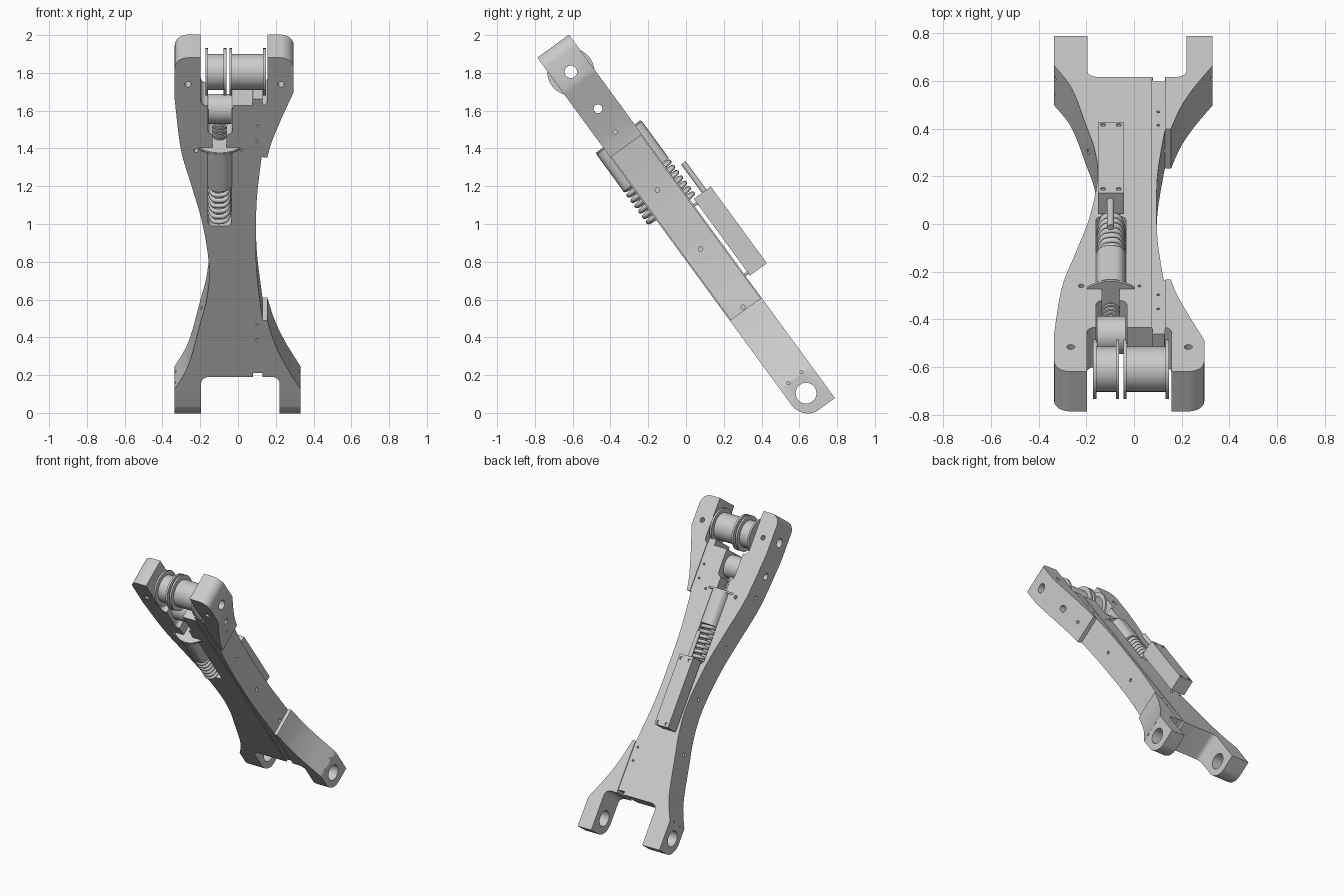
import bpy, bmesh
from math import sin, cos, pi, radians, copysign
from mathutils import Matrix, Vector

if "Cube" in bpy.data.objects:
    bpy.data.objects.remove(bpy.data.objects["Cube"])

# The arm is modelled upright (x across, y thickness, z length), then tilted
TILT = Matrix.Translation((0, 0, 1)) @ Matrix.Rotation(radians(36.2), 4, 'X')
FRONT, BACK, MID = -0.115, 0.092, -0.016
parts = []


def make(name, bm):
    bmesh.ops.recalc_face_normals(bm, faces=bm.faces)
    me = bpy.data.meshes.new(name)
    bm.to_mesh(me)
    bm.free()
    ob = bpy.data.objects.new(name, me)
    bpy.context.collection.objects.link(ob)
    parts.append(ob)
    return ob


def prism(name, pts, axis, a, b):
    """Extrude a 2D outline along one axis from a to b."""
    def at(p, h):
        return {'x': (h, p[0], p[1]), 'y': (p[0], h, p[1]), 'z': (p[0], p[1], h)}[axis]
    bm = bmesh.new()
    face = bm.faces.new([bm.verts.new(at(p, a)) for p in pts])
    ext = bmesh.ops.extrude_face_region(bm, geom=[face])
    shift = Vector(at((0, 0), b - a))
    bmesh.ops.translate(bm, vec=shift, verts=[v for v in ext['geom'] if isinstance(v, bmesh.types.BMVert)])
    return make(name, bm)


def arc(cx, cy, rx, ry, a0, a1, n=10):
    return [(cx + rx * cos(radians(a0 + (a1 - a0) * i / n)),
             cy + ry * sin(radians(a0 + (a1 - a0) * i / n))) for i in range(n + 1)]


def cyl(name, axis, c, r, a, b, n=32):
    return prism(name, arc(c[0], c[1], r, r, 0, 360, n)[:-1], axis, a, b)


def rrect(x0, x1, z0, z1, r):
    return (arc(x1 - r, z1 - r, r, r, 0, 90, 6) + arc(x0 + r, z1 - r, r, r, 90, 180, 6) +
            arc(x0 + r, z0 + r, r, r, 180, 270, 6) + arc(x1 - r, z0 + r, r, r, 270, 360, 6))


def smooth(pts, n=6):
    """Catmull-Rom curve through the points."""
    p = [Vector(q) for q in [pts[0]] + pts + [pts[-1]]]
    out = []
    for i in range(1, len(p) - 2):
        for k in range(n):
            t = k / n
            out.append(tuple(0.5 * (2 * p[i] + (p[i + 1] - p[i - 1]) * t +
                       (2 * p[i - 1] - 5 * p[i] + 4 * p[i + 1] - p[i + 2]) * t * t +
                       (3 * p[i] - p[i - 1] - 3 * p[i + 1] + p[i + 2]) * t ** 3)))
    return out + [pts[-1]]


def lathe_x(name, prof, z, n=48):
    """Revolve a closed (x, radius) ring around an x axis at height z."""
    bm = bmesh.new()
    rings = [[bm.verts.new((x, MID + r * cos(2 * pi * i / n), z + r * sin(2 * pi * i / n)))
              for x, r in prof] for i in range(n)]
    for i in range(n):
        for j in range(len(prof)):
            A, B, k = rings[i], rings[(i + 1) % n], (j + 1) % len(prof)
            bm.faces.new((A[j], A[k], B[k], B[j]))
    return make(name, bm)


def cut(ob, cutter):
    mod = ob.modifiers.new("cut", 'BOOLEAN')
    mod.operation, mod.object, mod.solver = 'DIFFERENCE', cutter, 'EXACT'
    bpy.context.view_layer.objects.active = ob
    bpy.ops.object.modifier_apply(modifier=mod.name)
    parts.remove(cutter)
    bpy.data.objects.remove(cutter)


def oval(rx, ry, t):
    """Squarish oval cross-section of the damper."""
    f = lambda v, e: copysign(abs(v) ** e, v)
    return (-0.097 + rx * f(cos(t), 0.55), MID + ry * f(sin(t), 0.8))


# Arm body: waisted outline, stepped in along the middle of the right side
left = smooth([(-.335, .9), (-.303, .577), (-.245, .33), (-.187, .08), (-.153, -.2),
               (-.165, -.4), (-.2, -.57), (-.262, -.84), (-.335, -1.0)])
low_right = smooth([(.33, -1.0), (.25, -.84), (.195, -.7), (.155, -.55)])
waist = smooth([(.13, -.55), (.1, -.25), (.095, 0), (.1, .25), (.125, .52)])
top_right = smooth([(.155, .52), (.178, .62), (.228, .77), (.295, .95)])
outline = (left + [(-.335, -1.209), (.33, -1.209)] + low_right + waist + top_right +
           arc(.225, 1.105, .07, .07, 0, 90) + arc(-.265, 1.105, .07, .07, 90, 180))
body = prism("arm_body", outline, 'y', FRONT, BACK)

# Fork slots, damper window and channel
for x0, x1, z0, z1, r in [(-.195, .22, -1.5, -.92, .04), (-.198, .157, .86, 1.5, .035),
                          (-.16, -.03, .67, 1.0, .03), (-.16, -.034, .07, .58, .03),
                          (-.135, -.06, .5, .72, .01), (.08, .13, -1.0, -.897, .003)]:
    cut(body, prism("slot", rrect(x0, x1, z0, z1, r), 'y', -.3, .3))
# Shallow grooves for the side strip
for a, b in [(-.2, FRONT + .006), (BACK - .006, .2)]:
    cut(body, prism("groove", [(.075, -.905), (.132, -.905), (.132, .88), (.075, .88)], 'y', a, b))
# Rounded lower front corner
cut(body, prism("corner", [(-.3, -1.098), (-.3, -1.4), (MID, -1.4)] +
                arc(MID, -1.098, .1, .111, 270, 180), 'x', -.6, .6))
# Cross bores
for z, r in [(-1.098, .055), (1.01, .033), (.767, .023)]:
    cut(body, cyl("bore", 'x', (MID, z), r, -.6, .6))
# Blind side holes
for y, z, xl, xr in [(MID, .613, -.31, .175), (MID, .234, -.222, .1), (MID, -.152, -.155, .097),
                     (MID, -.535, -.193, .127), (-.06, -1.0, -.335, .33), (.03, -.994, -.335, .33)]:
    r = .012 if y == MID else .008
    cut(body, cyl("hole", 'x', (y, z), r, xl - .1, xl + .03, 16))
    cut(body, cyl("hole", 'x', (y, z), r, xr - .03, xr + .1, 16))
# Face holes
for x, z, r in [(-.265, 1.0, .017), (.228, 1.0, .017), (-.222, .565, .012), (.023, .565, .007),
                (.102, .72, .007), (.102, .62, .007), (.102, -.585, .007), (.102, -.68, .007)]:
    cut(body, cyl("hole", 'y', (x, z), r, -.3, .3, 16))
# Strip tip showing in the upper fork
prism("strip_tip", rrect(.077, .13, .8, .9, .003), 'y', FRONT + .006, BACK - .006)

# Flanged rollers
for name, x0, x1 in [("roller_left", -.172, -.062), ("roller_right", -.045, .147)]:
    f = .014
    lathe_x(name, [(x0, .033), (x0, .125), (x0 + f, .125), (x0 + f, .095), (x1 - f, .095),
                   (x1 - f, .125), (x1, .125), (x1, .033)], 1.01)

# Damper: rod eye, rod, collar, sleeve, spring
lathe_x("rod_eye", [(-.155, .023), (-.155, .08), (-.035, .08), (-.035, .023)], .767)
cyl("damper_rod", 'z', (-.097, MID), .034, .1, .70)
for i in range(3):
    cyl("rod_ring", 'z', (-.097, MID), .042, .6 + i * .03, .612 + i * .03)
cyl("damper_collar", 'z', (-.097, MID), .147, .574, .586, 64)
prism("damper_sleeve", [oval(.0725, .149, 2 * pi * i / 64) for i in range(64)], 'z', .335, .576)

cu = bpy.data.curves.new("damper_spring", 'CURVE')
cu.dimensions, cu.bevel_depth, cu.bevel_resolution = '3D', .013, 2
turns, per = 7, 32
sp = cu.splines.new('POLY')
sp.points.add(turns * per)
for i, p in enumerate(sp.points):
    x, y = oval(.05, .138, 2 * pi * i / per)
    p.co = (x, y, .1 + .245 * i / (turns * per), 1)
spring = bpy.data.objects.new("damper_spring", cu)
bpy.context.collection.objects.link(spring)

# Sensor box on the back with its pin and screws
box = prism("sensor_box", [(-.152, -.42), (-.042, -.42), (-.042, .083), (-.152, .083)], 'y', .112, .223)
for x in (-.13, -.064):
    for z in (-.4, .055):
        cut(box, cyl("recess", 'y', (x, z), .011, .213, .3, 16))
        cyl("box_screw", 'y', (x, z), .008, .08, .217, 16)
cyl("sensor_pin", 'z', (-.098, .18), .015, .07, .27, 20)

# Shade and tilt everything
for ob in parts:
    bpy.ops.object.select_all(action='DESELECT')
    ob.select_set(True)
    bpy.context.view_layer.objects.active = ob
    bpy.ops.object.shade_smooth_by_angle(angle=radians(30))
for ob in parts + [spring]:
    ob.matrix_world = TILT
